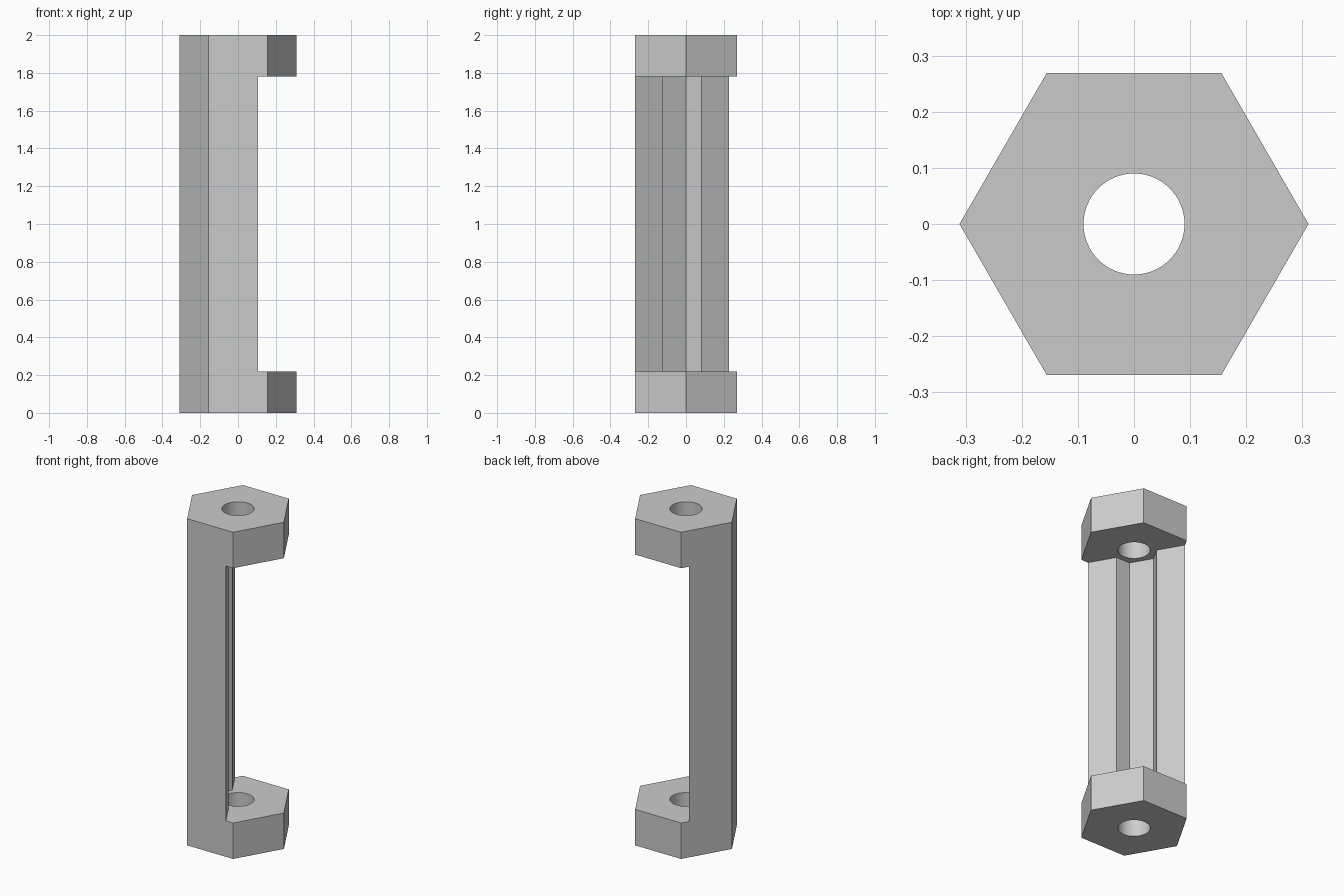
import bpy, bmesh
from math import radians, cos, sin, tau, sqrt
from mathutils import Matrix

cube = bpy.data.objects.get("Cube")
if cube:
    bpy.data.objects.remove(cube, do_unlink=True)

HEIGHT, CAP = 2.0, 0.22
OUTER, INNER, HOLE = 0.311, 0.143, 0.09
CUT = -0.042          # where the open side is sliced, measured along its facing
OPEN_ANGLE = radians(30)

grey = bpy.data.materials.new("plain grey")
grey.use_nodes = True
colour = (0.6, 0.6, 0.6, 1)
grey.diffuse_color = colour
grey.node_tree.nodes["Principled BSDF"].inputs["Base Color"].default_value = colour


def ring(radius, sides):
    return [(radius * cos(tau * i / sides), radius * sin(tau * i / sides))
            for i in range(sides)]


def prism(name, points, z0, z1, turn=0.0):
    """Extrude a counter-clockwise outline from z0 to z1."""
    bm = bmesh.new()
    base = bm.faces.new([bm.verts.new((x, y, z0)) for x, y in points])
    top = bmesh.ops.extrude_face_region(bm, geom=[base])["geom"]
    verts = [g for g in top if isinstance(g, bmesh.types.BMVert)]
    bmesh.ops.translate(bm, verts=verts, vec=(0, 0, z1 - z0))
    bmesh.ops.rotate(bm, verts=bm.verts, matrix=Matrix.Rotation(turn, 3, "Z"))
    bmesh.ops.recalc_face_normals(bm, faces=bm.faces)
    mesh = bpy.data.meshes.new(name)
    bm.to_mesh(mesh)
    bm.free()
    mesh.materials.append(grey)
    obj = bpy.data.objects.new(name, mesh)
    bpy.context.collection.objects.link(obj)
    return obj


def subtract(target, cutter):
    cutter.hide_render = True
    mod = target.modifiers.new("cut", "BOOLEAN")
    mod.operation = "DIFFERENCE"
    mod.solver = "EXACT"
    mod.object = cutter
    bpy.context.view_layer.objects.active = target
    bpy.ops.object.modifier_apply(modifier=mod.name)
    bpy.data.objects.remove(cutter, do_unlink=True)


# Hexagonal bar
body = prism("hexagonal_spacer", ring(OUTER, 6), 0, HEIGHT)

# Open side with half a hexagonal channel, leaving a solid cap at each end
flat = INNER * sqrt(3) / 2
mouth = INNER + CUT / sqrt(3)
upper = [(1, 1), (CUT, 1), (CUT, mouth), (-flat, INNER / 2)]
outline = upper + [(u, -v) for u, v in reversed(upper)]
subtract(body, prism("channel_cutter", outline, CAP, HEIGHT - CAP, OPEN_ANGLE))

# Round hole through both caps
subtract(body, prism("hole_cutter", ring(HOLE, 64), -0.1, HEIGHT + 0.1))

# Smooth hole walls, crisp edges elsewhere
bpy.ops.object.select_all(action="DESELECT")
body.select_set(True)
bpy.context.view_layer.objects.active = body
bpy.ops.object.shade_smooth_by_angle(angle=radians(25))
